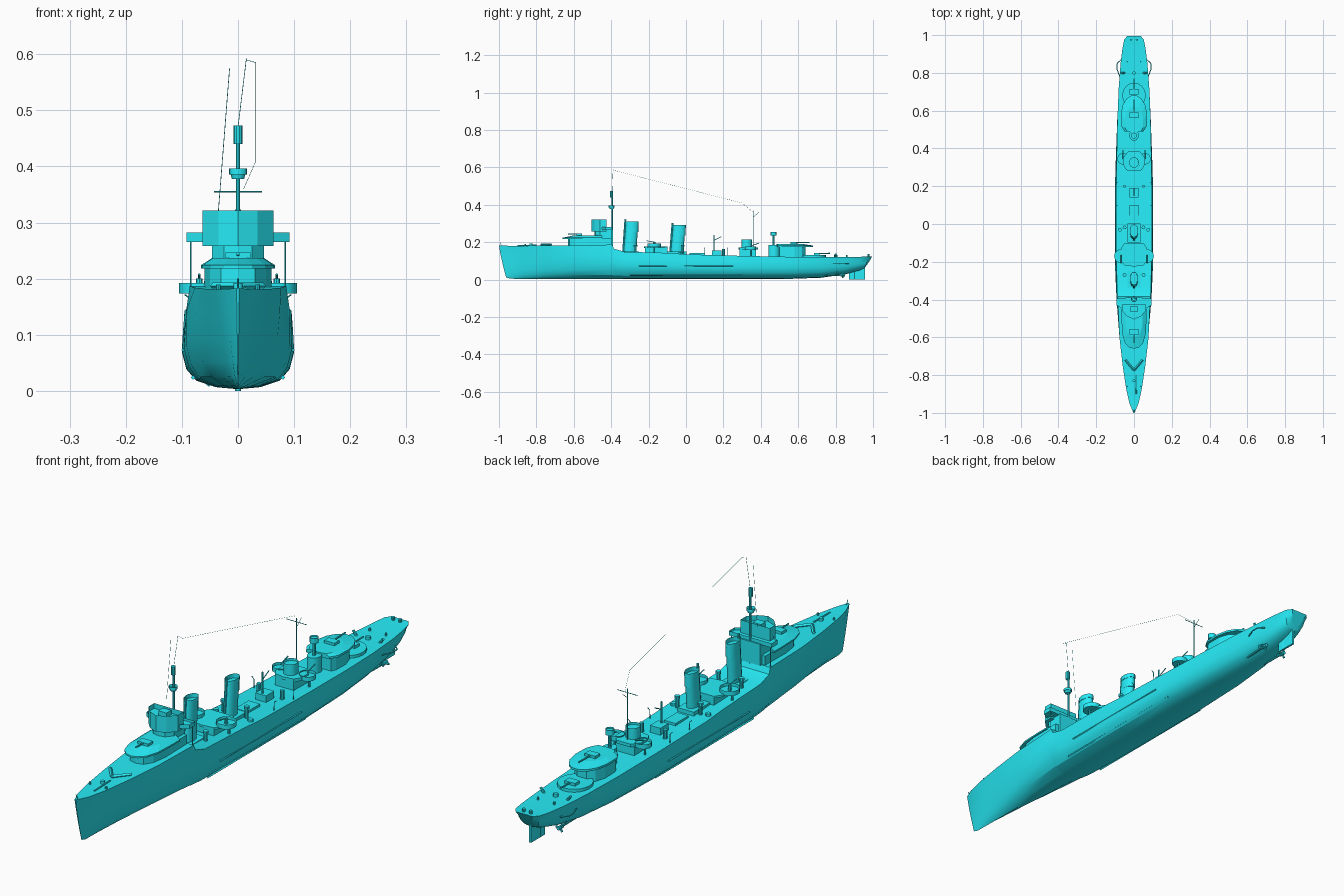
import bpy, bmesh
from math import cos, sin, pi, radians
from mathutils import Vector

SIDES = (-1, 1)
PAINT = bpy.data.materials.new("teal_paint")
PAINT.diffuse_color = (0.02, 0.85, 0.95, 1)


def finish(name, bm, smooth=False):
    bmesh.ops.recalc_face_normals(bm, faces=bm.faces[:])
    me = bpy.data.meshes.new(name)
    bm.to_mesh(me)
    bm.free()
    me.materials.append(PAINT)
    ob = bpy.data.objects.new(name, me)
    bpy.context.collection.objects.link(ob)
    if smooth:
        bpy.ops.object.select_all(action='DESELECT')
        ob.select_set(True)
        bpy.context.view_layer.objects.active = ob
        bpy.ops.object.shade_smooth_by_angle(angle=radians(30))
    return ob


def loft(name, rings, smooth=False, well=0, rim=0.004):
    """Skin closed rings; an optional well hollows the top."""
    bm = bmesh.new()
    rows = [[bm.verts.new(p) for p in r] for r in rings]
    for a, b in zip(rows, rows[1:]):
        for i in range(len(a)):
            j = (i + 1) % len(a)
            bm.faces.new((a[i], a[j], b[j], b[i]))
    bm.faces.new(rows[0][::-1])
    top = bm.faces.new(rows[-1])
    if well:
        bmesh.ops.inset_region(bm, faces=[top], thickness=rim)
        for v in top.verts:
            v.co.z -= well
    return finish(name, bm, smooth)


def oval(cx, cy, rx, ry, z, n=20):
    return [(cx + rx * cos(2 * pi * i / n), cy + ry * sin(2 * pi * i / n), z) for i in range(n)]


def drum(name, cx, cy, rx, ry, z0, z1, well=0, grow=1, shift=0, n=20, rim=0.004):
    return loft(name, [oval(cx, cy, rx, ry, z0, n), oval(cx, cy + shift, rx * grow, ry * grow, z1, n)],
                True, well, rim)


def prism(name, half, z0, z1, well=0, cap=0):
    """Extrude a mirrored +x outline; cap adds a sloping crown shrunk toward the last point's y."""
    pts = half + [(-x, y) for x, y in reversed(half) if x > 0]
    rings = [[(x, y, z) for x, y in pts] for z in (z0, z1)]
    if cap:
        back = half[cap_end(half)][1]
        rings.append([(x * .7, back + (y - back) * .7, z1 + cap) for x, y in pts])
    return loft(name, rings, False, well)


def cap_end(half):
    return 0 if half[0][0] == 0 and half[-1][1] > half[0][1] and half[0][1] > 0 else -1


def box(name, cx, cy, z0, sx, sy, sz):
    pts = [(cx + a * sx / 2, cy + b * sy / 2) for a, b in ((-1, -1), (1, -1), (1, 1), (-1, 1))]
    return loft(name, [[(x, y, z) for x, y in pts] for z in (z0, z0 + sz)])


def rod(name, a, b, r, n=8):
    a, b = Vector(a), Vector(b)
    q = (b - a).to_track_quat('Z', 'Y')
    ring = [q @ Vector((r * cos(2 * pi * i / n), r * sin(2 * pi * i / n), 0)) for i in range(n)]
    return loft(name, [[a + p for p in ring], [b + p for p in ring]], True)


def gun(name, y, z, d, length=0.06):
    """Low shielded mount; d = -1 points forward, 1 aft."""
    box(name + "_shield", 0, y, z, 0.045, 0.03, 0.011)
    rod(name + "_barrel", (0, y, z + 0.007), (0, y + d * length, z + 0.009), 0.003)


# Hull: y, deck half width, widest half width, keel z, deck z, V shape, end rake
stations = [(-1, .003, .002, .012, .183, 1, .038), (-.95, .024, .021, .005, .181, 1, .012),
            (-.87, .042, .040, .004, .181, .9, 0), (-.75, .060, .060, .003, .182, .65, 0),
            (-.6, .077, .080, .003, .184, .35, 0), (-.395, .086, .096, .003, .187, .1, 0),
            (-.385, .088, .096, .003, .165, .1, 0), (-.33, .090, .098, .003, .149, .05, 0),
            (-.1, .095, .1, .003, .143, 0, 0), (.01, .096, .1, .003, .135, 0, 0),
            (.3, .093, .098, .003, .127, 0, 0), (.55, .088, .092, .004, .122, .1, 0),
            (.72, .081, .083, .010, .120, .25, 0), (.85, .071, .071, .028, .120, .3, 0),
            (.93, .061, .058, .050, .122, .3, 0), (.975, .052, .048, .062, .124, .3, -.02),
            (.995, .036, .03, .07, .125, .3, -.035)]
full = [(0, 0), (.4, .03), (.75, .12), (.92, .27), (1, .5), (.98, .75), (1, 1)]
vee = [0, .1, .27, .45, .65, .84, 1]
rings = []
for y, deck, wide, keel, top, v, rake in stations:
    side = []
    for i, (fx, f) in enumerate(full):
        x = deck if i == 6 else wide * (fx * (1 - v) + vee[i] * v)
        side.append((x, y + rake * (1 - f) ** 1.2, keel + (top - keel) * f))
    rings.append(side + [(-x, yy, z) for x, yy, z in side[:0:-1]])
loft("hull", rings, True)

# Underwater gear and hull strakes
box("rudder", 0, .915, 0, .008, .085, .075)
rod("rudder_post", (0, .90, 0), (0, .90, .09), .005)
for s in SIDES:
    rod("propeller_shaft", (s * .035, .52, .022), (s * .045, .84, .025), .004)
    rod("shaft_bracket", (s * .045, .81, .025), (s * .03, .81, .06), .003)
    rod("shaft_bracket", (s * .045, .81, .025), (s * .06, .81, .07), .003)
    rod("propeller_hub", (s * .045, .825, .025), (s * .045, .85, .025), .007)
    for k in range(3):
        a = 2 * pi * k / 3
        rod("propeller_blade", (s * .045, .838, .025),
            (s * .045 + .018 * cos(a), .838, .025 + .018 * sin(a)), .004, 6)
    rod("propeller_guard", (s * .075, .78, .085), (s * .09, .82, .085), .0025)
    rod("propeller_guard", (s * .09, .82, .085), (s * .09, .85, .085), .0025)
    rod("propeller_guard", (s * .09, .85, .085), (s * .068, .87, .085), .0025)
    rod("bilge_keel", (s * .08, -.3, .024), (s * .08, .3, .024), .004, 4)
    rod("rubbing_strake", (s * .098, -.25, .073), (s * .098, .25, .073), .003, 4)

# Foredeck fittings
for s in SIDES:
    rod("breakwater", (0, -.775, .187), (s * .045, -.72, .187), .006, 4)
    for y in (-.86, .86):
        drum("bollard", s * .035, y, .004, .004, .115 if y > 0 else .18, .131 if y > 0 else .19, n=8)
drum("capstan", 0, -.83, .008, .008, .18, .192)
rod("anchor_chain", (.012, -.9, .182), (.01, -.8, .184), .003)
rod("jackstaff", (0, -.985, .18), (0, -.995, .2), .0015, 6)

# Forward gun deckhouse, overhanging crowned platform and gun
prism("forward_deckhouse", [(0, -.63), (.03, -.622), (.05, -.59), (.06, -.53), (.06, -.4)], .18, .222)
prism("forward_gun_platform", [(0, -.66), (.025, -.653), (.048, -.63), (.063, -.58), (.066, -.5),
                               (.066, -.45)], .218, .224, cap=.013)
gun("forward_gun", -.57, .236, -1)

# Bridge: lower tower, wheelhouse with pointed front, wings
prism("bridge_tower", [(0, -.49), (.025, -.485), (.046, -.46), (.046, -.39)], .185, .268)
prism("bridge_wheelhouse", [(0, -.505), (.035, -.49), (.063, -.46), (.063, -.425)], .258, .322, .02)
prism("bridge_wings", [(0, -.46), (.06, -.45), (.092, -.43), (.092, -.395)], .265, .282, .01)
box("bridge_director", 0, -.45, .3, .035, .03, .02)
for s in SIDES:
    rod("wing_support", (s * .084, -.4, .187), (s * .084, -.4, .268), .0015, 6)

# Foremast with crow's nest, lantern, topmast and aerials
rod("foremast", (0, -.395, .18), (0, -.395, .47), .004)
drum("crows_nest", 0, -.398, .011, .011, .378, .396, .01, 1.45, n=12, rim=.003)
drum("mast_lantern", 0, -.398, .008, .008, .44, .473, n=10)
rod("topmast", (0, -.395, .47), (.015, -.39, .593), .0006, 4)
rod("aerial_spreader", (.015, -.39, .59), (.032, -.388, .585), .0005, 4)
rod("signal_halyard", (-.035, -.39, .32), (-.015, -.39, .575), .0006, 4)
rod("aerial_wire", (.032, -.388, .585), (.032, .3, .41), .0004, 4)
rod("aerial_downlead", (.032, .3, .41), (.01, .36, .36), .0004, 4)

# Raked slim funnels with rim and steam pipe
for y, top, name in ((-.3, .305, "fore_funnel"), (-.048, .285, "aft_funnel")):
    box(name + "_casing", 0, y, .135, .07, .1, .016)
    drum(name, 0, y, .021, .034, .145, top, .05, .97, .012)
    drum(name + "_cap", 0, y + .011, .022, .035, top - .012, top + .006, .016, 1, .001)
    rod(name + "_steam_pipe", (0, y - .036, .15), (0, y - .024, top + .018), .005)
    for s in SIDES:
        drum("ventilator", s * .05, y + .03, .007, .007, .14, .178, n=10)
        drum("ventilator_head", s * .05, y + .03, .01, .01, .176, .186, n=10)

# Midship gun deck between the funnels with side gun tubs
box("midship_house", 0, -.16, .135, .1, .12, .038)
prism("midship_gun_deck", [(0, -.225), (.05, -.22), (.07, -.19), (.07, -.13), (.05, -.1)], .17, .178)
for s in SIDES:
    drum("gun_tub", s * .069, -.17, .036, .036, .174, .192, .012)
    rod("tub_support", (s * .08, -.17, .135), (s * .08, -.17, .176), .005)
    rod("light_gun_post", (s * .069, -.17, .178), (s * .069, -.17, .2), .006)
    rod("light_gun_barrel", (s * .069, -.165, .2), (s * .069, -.21, .208), .002, 6)

# Midship deck clutter: skylight, hatch, derrick, vents, davits
box("engine_skylight", 0, .06, .13, .05, .08, .012)
box("engine_hatch", 0, .165, .125, .045, .05, .032)
rod("derrick_post", (0, .15, .13), (0, .15, .24), .003)
rod("derrick_arm", (0, .15, .21), (0, .19, .23), .002, 6)
for s in SIDES:
    drum("deck_vent", s * .075, -.03, .01, .01, .13, .147, n=12)
    drum("mushroom_vent", s * .05, .2, .008, .008, .125, .165, n=10)
    for y in (.1, .22):
        rod("boat_davit", (s * .085, y, .125), (s * .086, y, .165), .0015, 6)
        rod("davit_arm", (s * .086, y, .165), (s * .095, y, .172), .0015, 6)

# Aft searchlight tower with wide platform, mainmast and yard
box("tower_house", 0, .33, .12, .08, .09, .045)
prism("tower_platform", [(0, .28), (.04, .285), (.055, .31), (.055, .355), (.03, .385)], .16, .172)
drum("tower_drum", 0, .325, .026, .028, .17, .215, .01)
for s in SIDES:
    drum("side_gun_tub", s * .058, .345, .03, .03, .158, .176, .012)
    rod("side_tub_support", (s * .065, .345, .12), (s * .065, .345, .16), .004)
    rod("side_gun_barrel", (s * .058, .345, .18), (s * .058, .39, .195), .0025, 6)
rod("mainmast", (0, .36, .12), (0, .36, .37), .0015)
rod("mainmast_yard", (-.043, .36, .355), (.043, .36, .355), .0012, 6)
rod("mainmast_gaff", (0, .36, .335), (0, .39, .36), .001, 4)

# Aft director post
drum("director_base", 0, .47, .025, .03, .12, .185)
rod("director_post", (0, .468, .18), (0, .468, .24), .006)
drum("director_head", 0, .468, .016, .016, .235, .256, .006, n=12, rim=.003)

# Aft deckhouse, two gun platforms and guns
prism("aft_deckhouse", [(0, .5), (.05, .5), (.058, .52), (.058, .58), (.045, .62), (.02, .64)], .115, .18)
prism("aft_upper_platform", [(0, .485), (.05, .49), (.068, .52), (.07, .58), (.06, .63), (.04, .663),
                             (.015, .68)], .174, .182, cap=.009)
gun("upper_aft_gun", .575, .19, 1, .085)
drum("lower_gun_platform", 0, .68, .062, .068, .115, .132)
gun("lower_aft_gun", .7, .132, 1, .07)

# Quarterdeck gear
for s in SIDES:
    drum("smoke_canister", s * .015, .975, .006, .006, .12, .136, n=10)
    rod("depth_charge_thrower", (s * .05, .8, .118), (s * .065, .8, .138), .005)
drum("stern_capstan", 0, .8, .009, .009, .118, .132)
